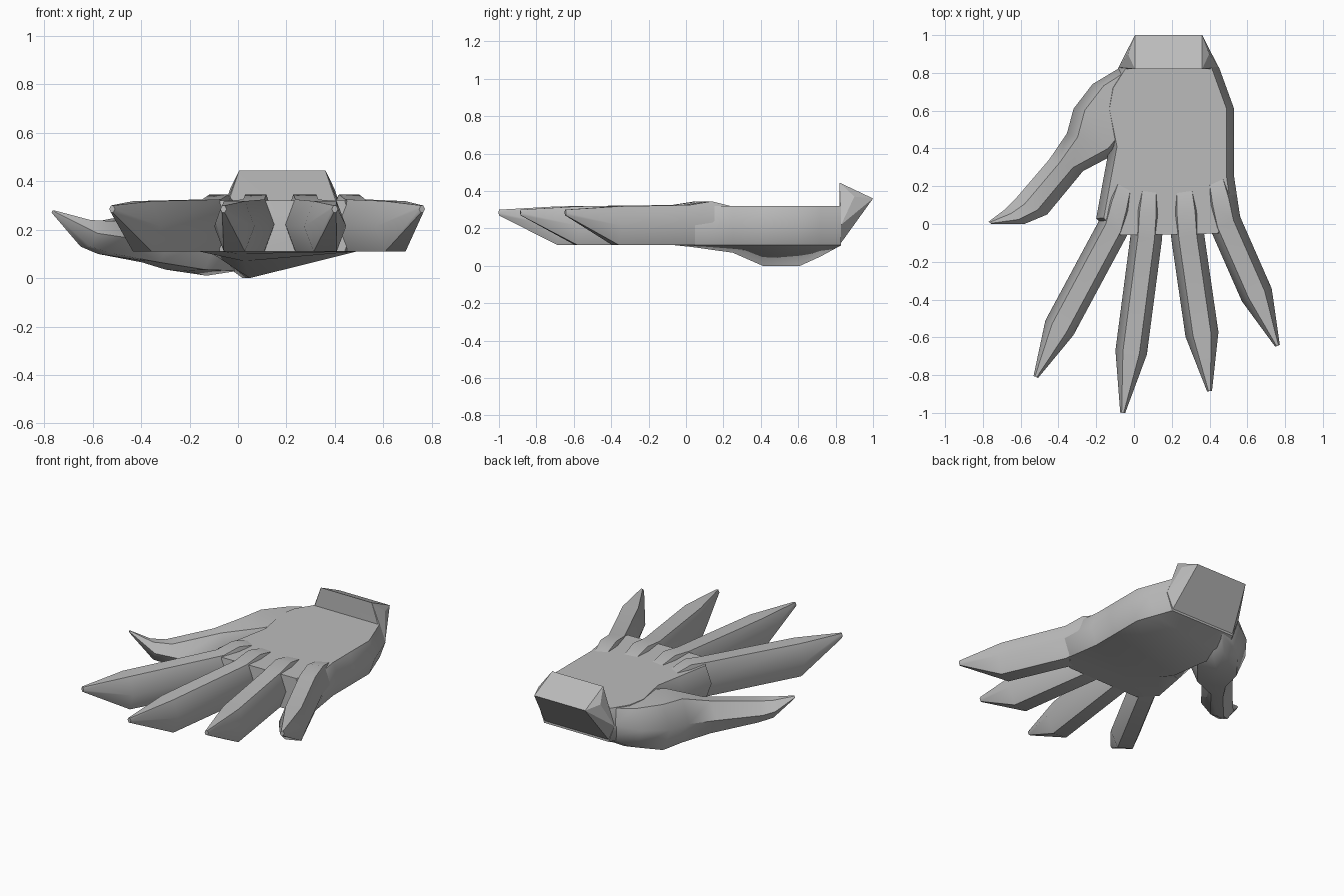
import bpy, bmesh, math
from mathutils import Vector

if "Cube" in bpy.data.objects:
    bpy.data.objects.remove(bpy.data.objects["Cube"])

grey = bpy.data.materials.new("plain grey")
grey.use_nodes = True
colour = (0.5, 0.5, 0.5, 1)
grey.diffuse_color = colour
grey.node_tree.nodes["Principled BSDF"].inputs["Base Color"].default_value = colour


def finish(name, bm, angle=50):
    bmesh.ops.recalc_face_normals(bm, faces=bm.faces)
    mesh = bpy.data.meshes.new(name)
    bm.to_mesh(mesh)
    bm.free()
    mesh.materials.append(grey)
    obj = bpy.data.objects.new(name, mesh)
    bpy.context.collection.objects.link(obj)
    bpy.ops.object.select_all(action='DESELECT')
    obj.select_set(True)
    bpy.context.view_layer.objects.active = obj
    bpy.ops.object.shade_smooth_by_angle(angle=math.radians(angle))
    return obj


def loft(name, stations, keel_at=0.5, inset=0.04):
    """Skin bevelled sections: (left xy, right xy, bottom z, top z, keel z)."""
    bm = bmesh.new()
    rings = []
    for left, right, low, high, keel in stations:
        a, b = Vector(left), Vector(right)
        t = min(0.3, inset / (b - a).length)
        mid = (low + high) / 2
        section = [(0, mid), (t, high), (1 - t, high), (1, mid),
                   (1 - t, low), (keel_at, keel), (t, low)]
        rings.append([bm.verts.new((*a.lerp(b, s), z)) for s, z in section])
    n = len(rings[0])
    for r, q in zip(rings, rings[1:]):
        for i in range(n):
            j = (i + 1) % n
            bm.faces.new((r[i], r[j], q[j], q[i]))
    bm.faces.new(rings[0])
    bm.faces.new(rings[-1][::-1])
    return finish(name, bm)


# Palm with a bulging underside
TOP, LOW = 0.32, 0.11
loft("palm", [
    ((-0.08, 0.83), (0.45, 0.83), LOW, TOP, LOW),
    ((-0.15, 0.72), (0.49, 0.72), LOW, TOP, 0.05),
    ((-0.17, 0.61), (0.53, 0.61), LOW, TOP, 0.0),
    ((-0.13, 0.41), (0.53, 0.41), LOW, TOP, 0.0),
    ((-0.16, 0.25), (0.53, 0.25), LOW, TOP, 0.07),
    ((-0.20, 0.03), (0.56, 0.05), LOW, TOP, 0.10),
    ((-0.11, -0.06), (0.48, -0.05), LOW, TOP, LOW),
], keel_at=0.27)


# Fingers: root in the palm, raised knuckle, base, widest joint, pointed tip
def finger(name, base, joint, tip, width):
    base, joint, tip = Vector(base), Vector(joint), Vector(tip)
    back = (base - joint).normalized()
    back.x *= 0.5

    def station(p, along, half, low, high):
        d = along.normalized()
        side = Vector((-d.y, d.x)) * half
        return (p - side, p + side, low, high, low)

    shaft, end = joint - base, tip - joint
    loft(name, [
        station(base + back * 0.26, shaft, width * 0.9, 0.14, 0.316),
        station(base + back * 0.13, shaft, width, 0.12, 0.345),
        station(base, shaft, width, LOW, 0.325),
        station(joint, shaft + end * 0.5, width, LOW, TOP - 0.002),
        station(tip, end, 0.013, 0.27, 0.30),
    ])


finger("index_finger", (-0.11, -0.02), (-0.395, -0.55), (-0.52, -0.81), 0.084)
finger("middle_finger", (0.065, -0.07), (-0.015, -0.68), (-0.06, -1.0), 0.084)
finger("ring_finger", (0.285, -0.07), (0.36, -0.585), (0.40, -0.885), 0.088)
finger("little_finger", (0.485, 0.0), (0.65, -0.375), (0.76, -0.645), 0.086)

# Thumb with its fleshy base merging into the palm
loft("thumb", [
    ((-0.07, 0.83), (0.10, 0.80), 0.13, 0.315, 0.11),
    ((-0.22, 0.74), (0.08, 0.70), 0.07, 0.315, 0.05),
    ((-0.32, 0.61), (0.06, 0.56), 0.03, 0.318, 0.01),
    ((-0.355, 0.48), (-0.08, 0.38), 0.035, 0.31, 0.03),
    ((-0.45, 0.34), (-0.27, 0.28), 0.065, 0.27, 0.065),
    ((-0.63, 0.13), (-0.46, 0.05), 0.10, 0.235, 0.095),
    ((-0.68, 0.08), (-0.58, 0.0), 0.13, 0.24, 0.13),
    ((-0.77, 0.012), (-0.755, 0.0), 0.265, 0.28, 0.265),
], inset=0.06)

# Slanted wrist stump, a convex wedge mirrored about its centre line
bm = bmesh.new()
centre = 0.183
for half, y, z in [(0.178, 0.82, 0.445), (0.178, 1.0, 0.36), (0.22, 0.82, 0.32),
                   (0.265, 0.83, 0.22), (0.225, 0.82, LOW), (0.215, 0.90, 0.37)]:
    for side in (-1, 1):
        bm.verts.new((centre + side * half, y, z))
bmesh.ops.convex_hull(bm, input=bm.verts)
bmesh.ops.dissolve_limit(bm, angle_limit=0.03, verts=bm.verts, edges=bm.edges)
finish("wrist", bm, 25)
